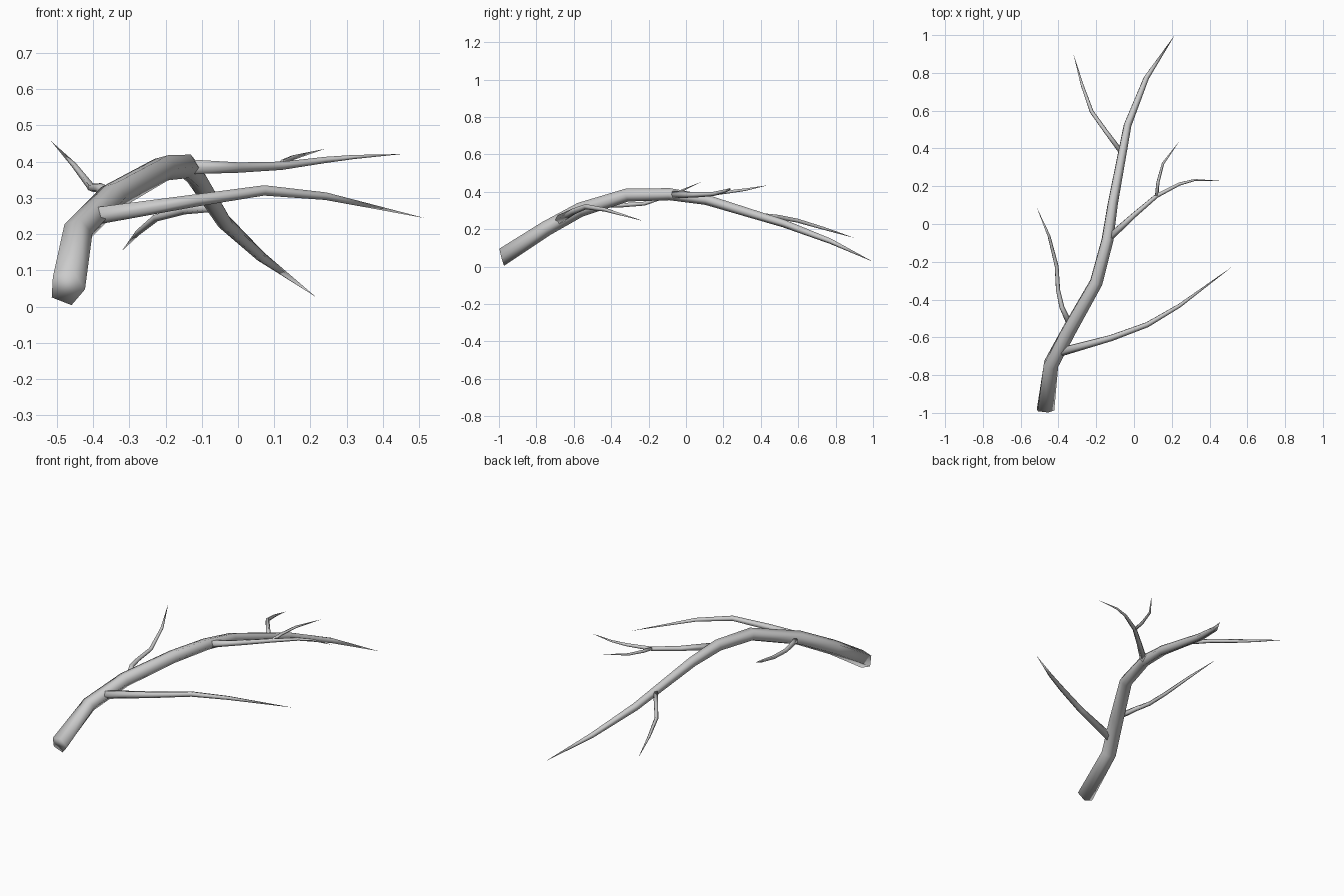
import bpy, bmesh, math
from mathutils import Vector

if "Cube" in bpy.data.objects:
    bpy.data.objects.remove(bpy.data.objects["Cube"])

SIDES = 5


def limb(name, pts, start_dir=None):
    """Tapered five-sided tube through (x, y, z, radius) stations, ending in a point."""
    bm = bmesh.new()
    pos = [Vector(p[:3]) for p in pts]
    rings = []
    for i in range(len(pts) - 1):
        t = (pos[i + 1] - pos[i]).normalized()
        if i:
            t = (t + (pos[i] - pos[i - 1]).normalized()).normalized()
        elif start_dir:
            t = Vector(start_dir).normalized()
        side = t.cross(Vector((0, 0, 1))).normalized()
        up = side.cross(t)
        ring = []
        for k in range(SIDES):
            a = math.radians(-4) + math.tau * k / SIDES
            ring.append(bm.verts.new(pos[i] + pts[i][3] * (math.cos(a) * side + math.sin(a) * up)))
        rings.append(ring)
    tip = bm.verts.new(pos[-1])
    bm.faces.new(rings[0])
    for k in range(SIDES):
        n = (k + 1) % SIDES
        for a, b in zip(rings, rings[1:]):
            bm.faces.new((a[k], a[n], b[n], b[k]))
        bm.faces.new((rings[-1][k], rings[-1][n], tip))
    for f in bm.faces:
        f.smooth = True
    bmesh.ops.recalc_face_normals(bm, faces=bm.faces)
    me = bpy.data.meshes.new(name)
    bm.to_mesh(me)
    bm.free()
    ob = bpy.data.objects.new(name, me)
    bpy.context.collection.objects.link(ob)


# main bough, arching up and over
limb("main_bough", [
    (-.472, -.985, .051, .050), (-.443, -.745, .204, .043), (-.345, -.560, .305, .041),
    (-.203, -.310, .384, .037), (-.143, -.085, .388, .034), (-.114, .110, .358, .029),
    (-.035, .525, .231, .022), (.065, .775, .136, .015), (.216, 1.0, .026, 0)],
    start_dir=(.06, 1, .27))

# long lower right branch
limb("right_lower_branch", [
    (-.385, -.675, .252, .025), (-.120, -.602, .293, .018), (.070, -.532, .321, .015),
    (.240, -.432, .305, .011), (.517, -.228, .244, 0)])

# left twig near the base
limb("left_lower_branch", [
    (-.340, -.535, .305, .017), (-.383, -.440, .328, .014), (-.403, -.350, .328, .012),
    (-.410, -.225, .337, .011), (-.450, -.065, .388, .008), (-.516, .090, .457, 0)])

# upper right branch and its forked twig
limb("right_upper_branch", [
    (-.130, -.070, .386, .021), (.000, .048, .384, .015), (.120, .150, .389, .012),
    (.240, .212, .405, .009), (.320, .233, .413, .006), (.453, .229, .421, 0)])
limb("right_upper_twig", [
    (.119, .145, .390, .010), (.126, .220, .399, .009), (.153, .320, .412, .007),
    (.239, .437, .435, 0)])

# far left branch
limb("left_upper_branch", [
    (-.072, .385, .275, .014), (-.150, .490, .266, .012), (-.225, .595, .246, .011),
    (-.275, .735, .205, .008), (-.321, .902, .153, 0)])
